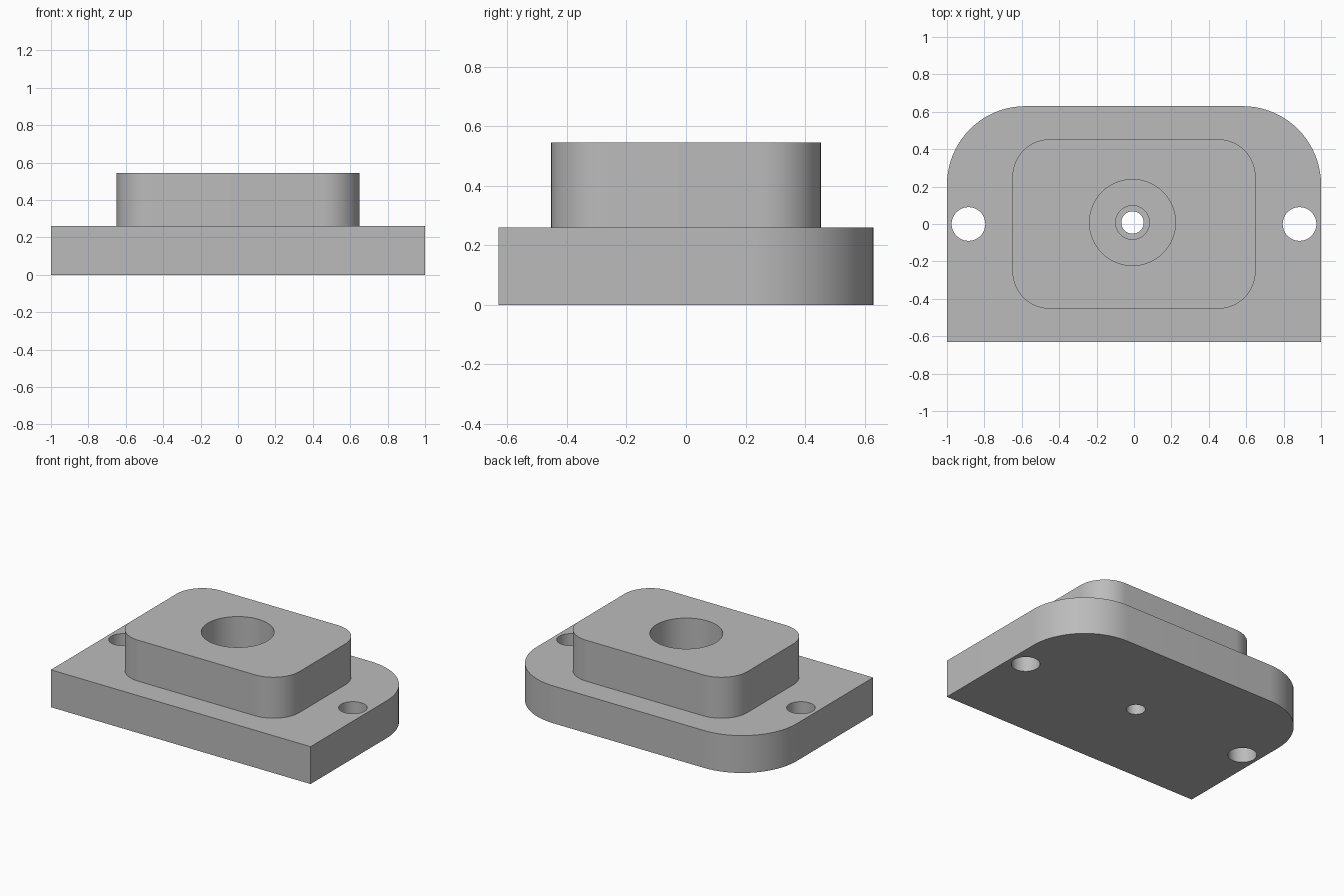
import bpy
import bmesh
from math import sin, cos, pi, radians

if "Cube" in bpy.data.objects:
    bpy.data.objects.remove(bpy.data.objects["Cube"])

grey = bpy.data.materials.new("machined_grey")
grey.use_nodes = True
COLOUR = (0.5, 0.5, 0.5, 1)
grey.diffuse_color = COLOUR
grey.node_tree.nodes["Principled BSDF"].inputs["Base Color"].default_value = COLOUR


def block(name, half_x, half_y, z0, z1, back_r, front_r, steps=20):
    """Extruded rectangle with its own radius for the back and front corners."""
    points = []
    for i, (sx, sy) in enumerate([(1, 1), (-1, 1), (-1, -1), (1, -1)]):
        r = back_r if sy > 0 else front_r
        for k in range(steps + 1 if r else 1):
            a = (i + k / steps) * pi / 2
            points.append((sx * (half_x - r) + r * cos(a),
                           sy * (half_y - r) + r * sin(a), z0))
    bm = bmesh.new()
    base = bm.faces.new([bm.verts.new(p) for p in points])
    top = bmesh.ops.extrude_face_region(bm, geom=[base])["geom"]
    verts = [g for g in top if isinstance(g, bmesh.types.BMVert)]
    bmesh.ops.translate(bm, vec=(0, 0, z1 - z0), verts=verts)
    bmesh.ops.recalc_face_normals(bm, faces=bm.faces)
    mesh = bpy.data.meshes.new(name)
    bm.to_mesh(mesh)
    bm.free()
    mesh.materials.append(grey)
    obj = bpy.data.objects.new(name, mesh)
    bpy.context.collection.objects.link(obj)
    return obj


def activate(obj):
    bpy.ops.object.select_all(action='DESELECT')
    obj.select_set(True)
    bpy.context.view_layer.objects.active = obj


def drill(obj, x, y, r, z0, z1):
    """Cut a round hole between two heights."""
    bpy.ops.mesh.primitive_cylinder_add(vertices=64, radius=r, depth=z1 - z0,
                                        location=(x, y, (z0 + z1) / 2))
    cutter = bpy.context.object
    cutter.hide_render = True
    cutter.data.materials.append(grey)
    mod = obj.modifiers.new("hole", 'BOOLEAN')
    mod.operation = 'DIFFERENCE'
    mod.solver = 'EXACT'
    mod.object = cutter
    activate(obj)
    bpy.ops.object.modifier_apply(modifier=mod.name)
    bpy.data.objects.remove(cutter)


PLATE_TOP, BOSS_TOP = 0.26, 0.545
BORE = (-0.008, 0.008)

# Base plate: square front corners, large rounded back corners
plate = block("base_plate", 1, 0.63, 0, PLATE_TOP, 0.42, 0)
for side in (-1, 1):
    drill(plate, side * 0.885, 0, 0.09, -0.1, 0.5)
drill(plate, *BORE, 0.09, 0.13, 0.5)
drill(plate, *BORE, 0.06, -0.1, 0.5)

# Raised boss with the wide bore
boss = block("raised_boss", 0.65, 0.453, PLATE_TOP, BOSS_TOP, 0.2, 0.2)
drill(boss, *BORE, 0.23, 0.1, 0.7)

for part in (plate, boss):
    activate(part)
    bpy.ops.object.shade_smooth_by_angle(angle=radians(30))
